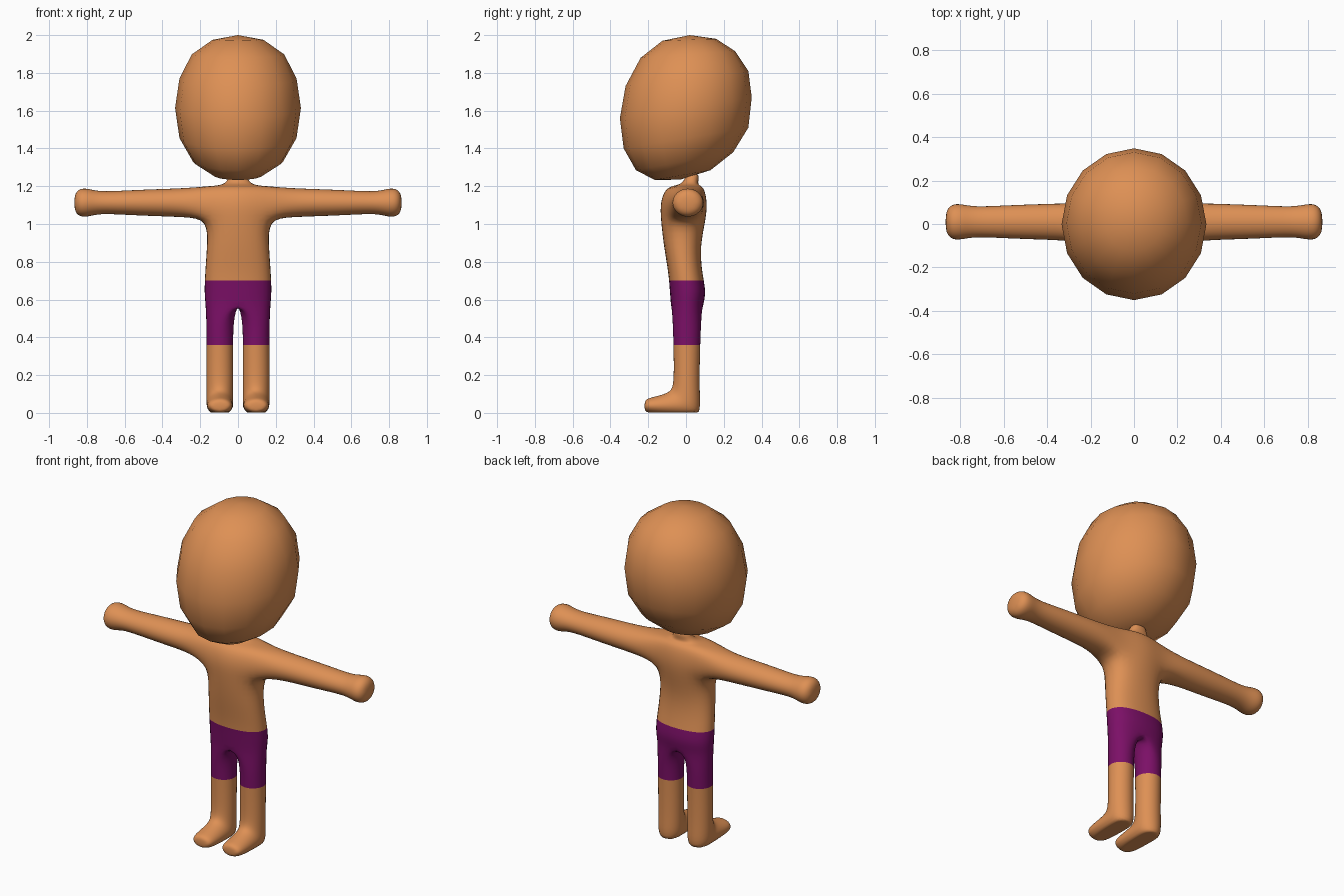
import bpy, bmesh, math
from mathutils import Vector

if "Cube" in bpy.data.objects:
    bpy.data.objects.remove(bpy.data.objects["Cube"])


def material(name, rgb):
    m = bpy.data.materials.new(name)
    m.diffuse_color = (*rgb, 1)
    m.use_nodes = True
    m.node_tree.nodes["Principled BSDF"].inputs["Base Color"].default_value = m.diffuse_color
    return m


SKIN = material("tan skin", (0.73, 0.28, 0.09))
PURPLE = material("purple shorts", (0.2, 0.005, 0.135))


def ring(bm, c, u, v, n=8, start=0.0):
    """Loop of n vertices around centre c with half axes u and v."""
    c, u, v = Vector(c), Vector(u), Vector(v)
    out = []
    for i in range(n):
        a = math.radians(start) + 2 * math.pi * i / n
        out.append(bm.verts.new(c + u * math.cos(a) + v * math.sin(a)))
    return out


def bridge(bm, a, b):
    n = len(a)
    for i in range(n):
        k = (i + 1) % n
        bm.faces.new((a[i], a[k], b[k], b[i]))


def finish(bm, name, mats):
    bmesh.ops.recalc_face_normals(bm, faces=bm.faces[:])
    for f in bm.faces:
        f.smooth = True
    me = bpy.data.meshes.new(name)
    bm.to_mesh(me)
    bm.free()
    for m in mats:
        me.materials.append(m)
    ob = bpy.data.objects.new(name, me)
    bpy.context.scene.collection.objects.link(ob)
    return ob


# Head: 16-sided egg, each ring tilted (front y, front z, back y, back z, half width)
bm = bmesh.new()
head_rings = [(-0.125, 1.97, 0.16, 1.98, 0.135), (-0.24, 1.88, 0.26, 1.915, 0.245),
              (-0.32, 1.73, 0.33, 1.81, 0.31), (-0.35, 1.56, 0.348, 1.67, 0.333),
              (-0.33, 1.40, 0.33, 1.51, 0.31), (-0.265, 1.285, 0.25, 1.38, 0.24),
              (-0.165, 1.233, 0.13, 1.285, 0.13)]
prev = None
for fy, fz, by, bz, hx in head_rings:
    r = ring(bm, (0, (fy + by) / 2, (fz + bz) / 2), (hx, 0, 0),
             (0, (by - fy) / 2, (bz - fz) / 2), 16)
    if prev:
        bridge(bm, prev, r)
    else:
        first = r
    prev = r
for loop, pole in ((first, (0, 0.02, 2.0)), (prev, (0, -0.03, 1.235))):
    p = bm.verts.new(pole)
    for i in range(16):
        bm.faces.new((loop[i], loop[(i + 1) % 16], p))
finish(bm, "head", [SKIN])

# Body cage, right half only: torso rows (z, half width, front y, back y)
bm = bmesh.new()
torso = [(0.58, 0.172, -0.08, 0.092), (0.64, 0.178, -0.085, 0.107),
         (0.74, 0.174, -0.092, 0.085), (0.88, 0.163, -0.117, 0.073),
         (1.025, 0.16, -0.133, 0.105), (1.115, 0.16, -0.137, 0.113),
         (1.20, 0.16, -0.105, 0.095), (1.205, 0.075, -0.03, 0.06),
         (1.24, 0.05, -0.005, 0.068), (1.27, 0.04, 0.005, 0.066)]
FIT = 1 / 0.927     # cage is larger than the smoothed surface
rows = []
for z, hx, y0, y1 in torso:
    cy, hy, hx = (y0 + y1) / 2, (y1 - y0) / 2 * FIT, hx * FIT
    rows.append([bm.verts.new((x * hx, cy + y * hy, z)) for x, y in
                 ((0, -1), (0.78, -0.78), (1, 0), (0.78, 0.78), (0, 1))])
for i in range(len(rows) - 1):
    for j in range(4):
        if i in (4, 5) and j in (1, 2):
            continue        # opening for the arm
        bm.faces.new((rows[i][j], rows[i][j + 1], rows[i + 1][j + 1], rows[i + 1][j]))
bm.faces.new(rows[-1])

# Arm and hand (x, half depth, half height)
FIT = 1 / 0.902
A, B, C = rows[4:7]
loop = [A[1], A[2], A[3], B[3], C[3], C[2], C[1], B[1]]
for x, hy, hz in [(0.28, 0.086, 0.076), (0.44, 0.081, 0.071), (0.60, 0.075, 0.064),
                  (0.735, 0.068, 0.057), (0.795, 0.082, 0.075), (0.84, 0.082, 0.075),
                  (0.868, 0.045, 0.042)]:
    r = ring(bm, (x, 0.01, 1.113), (0, hy * FIT, 0), (0, 0, hz * FIT), 8, 225)
    bridge(bm, loop, r)
    loop = r
bm.faces.new(loop)
bm.verts.remove(B[2])

# Leg and foot (half width, front y, front z, back y, back z)
crotch = [bm.verts.new((0, y, 0.585)) for y in (0.05, 0, -0.05)]
loop = rows[0] + crotch
for hx, fy, fz, by, bz in [(0.071, -0.07, 0.49, 0.08, 0.49), (0.07, -0.066, 0.36, 0.075, 0.36),
                           (0.07, -0.064, 0.24, 0.072, 0.24), (0.07, -0.066, 0.155, 0.072, 0.10),
                           (0.07, -0.078, 0.118, 0.078, -0.012), (0.07, -0.11, 0.10, 0.02, -0.015),
                           (0.068, -0.175, 0.083, -0.15, -0.008), (0.06, -0.207, 0.075, -0.207, 0.002),
                           (0.035, -0.22, 0.058, -0.22, 0.015)]:
    r = ring(bm, (0.096, (fy + by) / 2, (fz + bz) / 2), (hx * FIT, 0, 0),
             (0, (by - fy) / 2 * FIT, (bz - fz) / 2 * FIT), 8, -90)
    bridge(bm, loop, r)
    loop = r
bm.faces.new(loop)

# Mirror and smooth the cage, then bake it
cage = finish(bm, "body_cage", [])
mir = cage.modifiers.new("mirror", 'MIRROR')
mir.use_axis[0] = True
mir.merge_threshold = 0.001
sub = cage.modifiers.new("smooth", 'SUBSURF')
sub.levels = sub.render_levels = 2
bpy.context.view_layer.update()
baked = bpy.data.meshes.new_from_object(
    cage.evaluated_get(bpy.context.evaluated_depsgraph_get()))
bm = bmesh.new()
bm.from_mesh(baked)
bpy.data.objects.remove(cage)

# Flat soles, and shorts cut in at waist and knee height
for v in bm.verts:
    v.co.z = max(v.co.z, 0.003)
for z in (0.36, 0.70):
    bmesh.ops.bisect_plane(bm, geom=bm.verts[:] + bm.edges[:] + bm.faces[:],
                           dist=0.0001, plane_co=(0, 0, z), plane_no=(0, 0, 1))
for f in bm.faces:
    f.material_index = int(0.36 < f.calc_center_median().z < 0.70)
finish(bm, "body", [SKIN, PURPLE])
